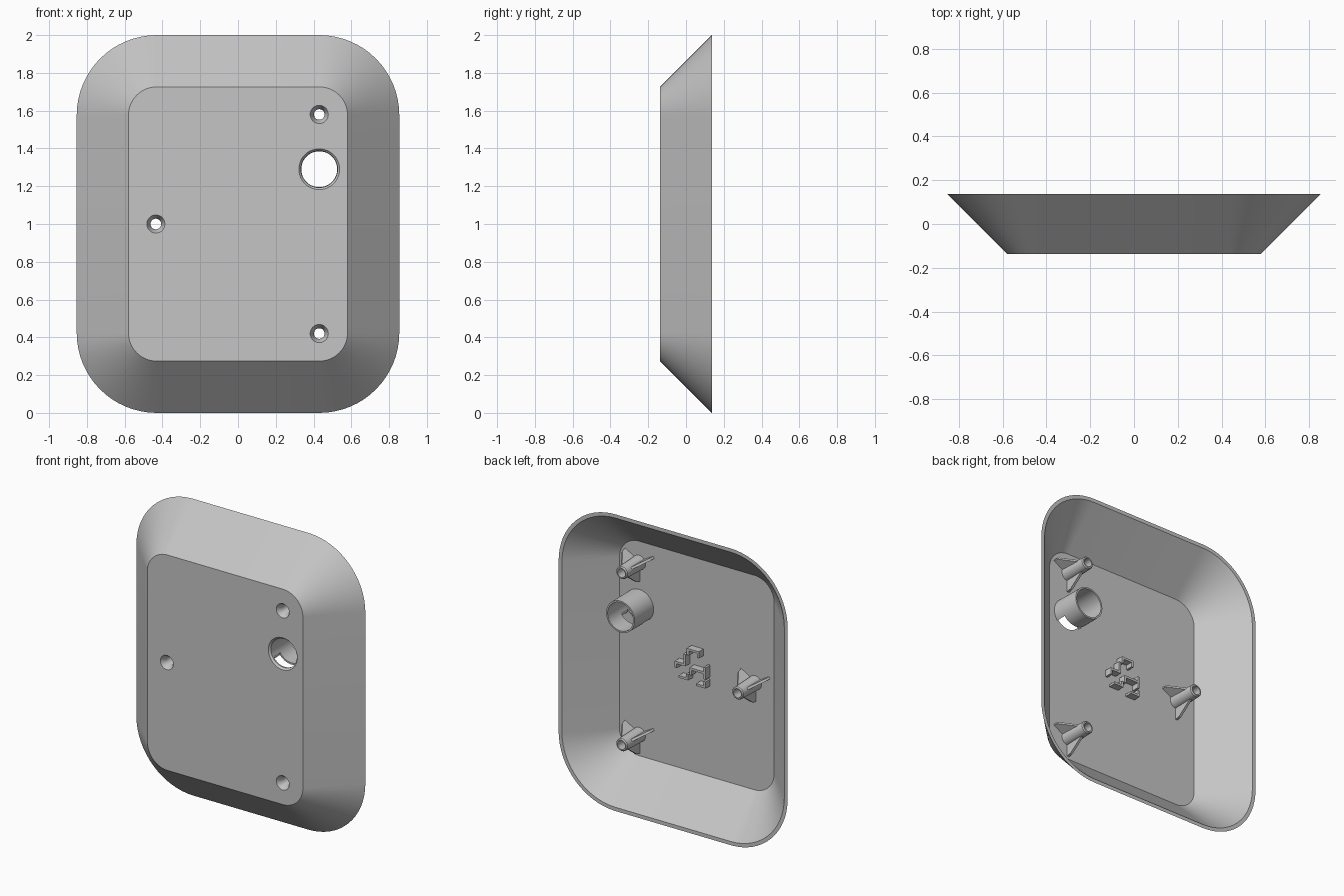
import bpy, bmesh, math
from mathutils import Vector

cube = bpy.data.objects.get("Cube")
if cube:
    bpy.data.objects.remove(cube, do_unlink=True)

grey = bpy.data.materials.new("plain grey")
grey.use_nodes = True
COLOUR = (0.56, 0.56, 0.56, 1)
grey.diffuse_color = COLOUR
grey.node_tree.nodes["Principled BSDF"].inputs["Base Color"].default_value = COLOUR

FRONT, BACK = -0.137, 0.137
FLOOR = FRONT + 0.022      # inner face of the front plate
WALL = 0.025


def make(name, bm, smooth=True):
    bmesh.ops.recalc_face_normals(bm, faces=bm.faces)
    mesh = bpy.data.meshes.new(name)
    bm.to_mesh(mesh)
    bm.free()
    mesh.materials.append(grey)
    ob = bpy.data.objects.new(name, mesh)
    bpy.context.collection.objects.link(ob)
    if smooth:
        bpy.ops.object.select_all(action='DESELECT')
        ob.select_set(True)
        bpy.context.view_layer.objects.active = ob
        bpy.ops.object.shade_smooth_by_angle(angle=math.radians(30))
    return ob


def cut(ob, cutter):
    cutter.hide_render = True
    cutter.hide_set(True)
    mod = ob.modifiers.new("cut", 'BOOLEAN')
    mod.operation, mod.solver, mod.object = 'DIFFERENCE', 'EXACT', cutter
    bpy.context.view_layer.objects.active = ob
    bpy.ops.object.modifier_apply(modifier=mod.name)
    bpy.data.objects.remove(cutter, do_unlink=True)


def rounded_loop(bm, hw, hh, r, y, steps=16):
    verts = []
    for q, (sx, sz) in enumerate([(1, 1), (-1, 1), (-1, -1), (1, -1)]):
        for i in range(steps + 1):
            a = math.pi / 2 * (q + i / steps)
            verts.append(bm.verts.new((sx * (hw - r) + r * math.cos(a), y,
                                       1 + sz * (hh - r) + r * math.sin(a))))
    return verts


def bridge(bm, a, b):
    for i in range(len(a)):
        j = (i + 1) % len(a)
        bm.faces.new((a[i], a[j], b[j], b[i]))


def lathe(name, x, z, profile, n=48):
    """Closed (radius, y) profile spun about an axis along y."""
    bm = bmesh.new()
    rings = [[bm.verts.new((x + r * math.cos(2 * math.pi * i / n), y,
                            z + r * math.sin(2 * math.pi * i / n))) for i in range(n)]
             for r, y in profile]
    for a, b in zip(rings, rings[1:] + rings[:1]):
        bridge(bm, a, b)
    return make(name, bm)


def box(name, x0, x1, y0, y1, z0, z1):
    bm = bmesh.new()
    bmesh.ops.create_cube(bm, size=1)
    for v in bm.verts:
        v.co = Vector(((x0 + x1) / 2 + v.co.x * (x1 - x0), (y0 + y1) / 2 + v.co.y * (y1 - y0),
                       (z0 + z1) / 2 + v.co.z * (z1 - z0)))
    return make(name, bm, False)


def disc_cutter(x, z, r, n=48):
    bm = bmesh.new()
    rings = [[bm.verts.new((x + r * math.cos(2 * math.pi * i / n), y,
                            z + r * math.sin(2 * math.pi * i / n))) for i in range(n)]
             for y in (FRONT - 0.05, FLOOR + 0.02)]
    bridge(bm, *rings)
    for ring in rings:
        bm.faces.new(ring)
    return make("hole_cutter", bm, False)


# Hollow cover with walls flaring at 45 degrees
bm = bmesh.new()


def section(y, inset):
    g = y - FRONT - inset
    return rounded_loop(bm, 0.58 + g, 0.726 + g, 0.15 + g, y)


loops = [section(FRONT, 0), section(BACK, 0), section(BACK, WALL), section(FLOOR, WALL)]
for a, b in zip(loops, loops[1:]):
    bridge(bm, a, b)
bm.faces.new(loops[0])
bm.faces.new(loops[-1])
cover = make("cover_shell", bm)

screws = {"top": (0.43, 1.58), "bottom": (0.43, 0.42), "side": (-0.435, 1.0)}
TUBE = (0.43, 1.29)
for x, z in screws.values():
    cut(cover, disc_cutter(x, z, 0.048))
cut(cover, disc_cutter(*TUBE, 0.108))

# Screw bosses with countersunk holes and three gusset fins each
for name, (x, z) in screws.items():
    lathe(name + "_screw_boss", x, z,
          [(0.048, FRONT), (0.028, FRONT + 0.035), (0.028, 0.075), (0.036, 0.075),
           (0.042, 0.068), (0.048, FLOOR)])
    for k in range(3):
        a = math.radians(30 + 120 * k)
        out, side = Vector((math.cos(a), 0, math.sin(a))), Vector((-math.sin(a), 0, math.cos(a)))
        bm = bmesh.new()
        tri = []
        for s in (-0.008, 0.008):
            tri.append([bm.verts.new(Vector((x, y, z)) + out * r + side * s)
                        for r, y in [(0.036, FLOOR), (0.125, FLOOR), (0.118, FLOOR + 0.035), (0.036, 0.03)]])
        bridge(bm, *tri)
        for t in tri:
            bm.faces.new(t)
        make(f"{name}_boss_fin_{k + 1}", bm, False)

# Wide tube with a slot in the underside of its base
tube = lathe("wide_tube", *TUBE,
             [(0.108, FRONT), (0.097, FRONT + 0.012), (0.095, 0.085), (0.106, 0.085), (0.108, FLOOR)])
tx, tz = TUBE
cut(tube, box("slot_cutter", tx - 0.085, tx + 0.085, FLOOR, FLOOR + 0.07, tz - 0.13, tz - 0.045))

# Small retaining clips in the middle of the inner face
TOP = FLOOR + 0.05
clips = [(-0.05, 0.04, 1.11, 1.125), (-0.05, -0.035, 1.08, 1.11), (0.025, 0.04, 1.08, 1.11),
         (0.05, 0.065, 1.0, 1.08), (0.065, 0.13, 1.0, 1.015), (0.115, 0.13, 0.97, 1.0),
         (-0.09, 0.02, 0.985, 1.0), (-0.1, -0.085, 0.95, 1.03), (0.005, 0.02, 0.95, 0.985),
         (0.03, 0.1, 0.91, 0.925), (0.03, 0.045, 0.925, 0.95),
         (-0.1, -0.03, 0.89, 0.905), (-0.1, -0.085, 0.905, 0.935)]
for i, (x0, x1, z0, z1) in enumerate(clips):
    box(f"retaining_clip_{i + 1}", x0, x1, FLOOR - 0.005, TOP, z0, z1)
